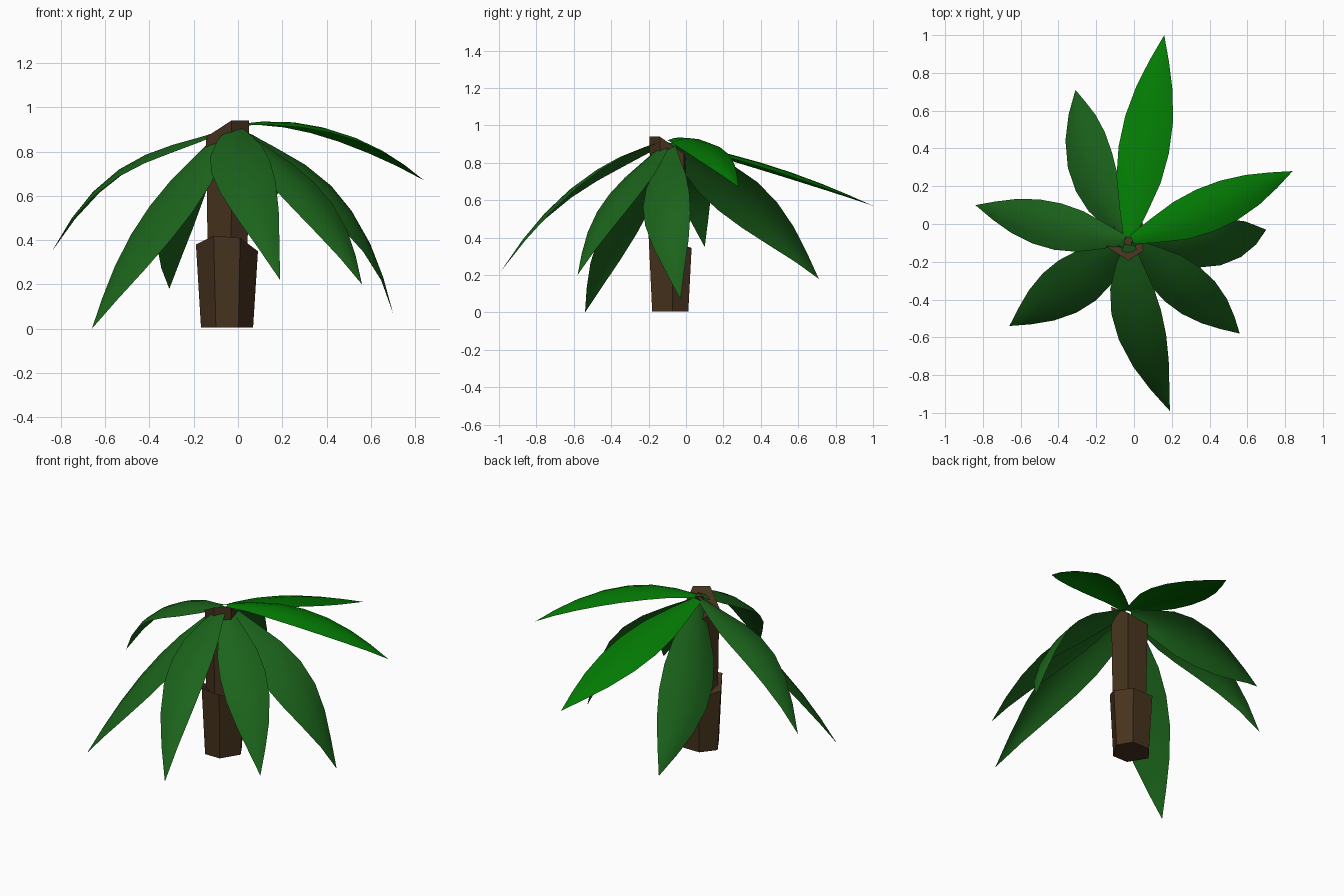
import bpy, bmesh, math
from mathutils import Vector

if "Cube" in bpy.data.objects:
    bpy.data.objects.remove(bpy.data.objects["Cube"])


def material(name, rgb):
    m = bpy.data.materials.new(name)
    m.diffuse_color = (*rgb, 1)
    m.use_nodes = True
    m.node_tree.nodes["Principled BSDF"].inputs["Base Color"].default_value = m.diffuse_color
    return m


bark = material("bark brown", (0.063, 0.033, 0.013))
leaf = material("leaf green", (0.011, 0.124, 0.011))
fresh = material("fresh green", (0.001, 0.195, 0.001))


def add_object(name, bm, mat, smooth=False):
    mesh = bpy.data.meshes.new(name)
    for f in bm.faces:
        f.smooth = smooth
    bm.to_mesh(mesh)
    bm.free()
    mesh.materials.append(mat)
    ob = bpy.data.objects.new(name, mesh)
    bpy.context.collection.objects.link(ob)


def trunk_segment(name, top, base_z, taper):
    """Few-sided tapered prism with a slanted top ring."""
    bm = bmesh.new()
    centre = sum((Vector(p) for p in top), Vector()) / len(top)
    low = []
    for x, y, z in top:
        low.append(bm.verts.new((centre.x + (x - centre.x) * taper,
                                 centre.y + (y - centre.y) * taper, base_z)))
    high = [bm.verts.new(p) for p in top]
    n = len(top)
    for i in range(n):
        j = (i + 1) % n
        bm.faces.new((low[i], low[j], high[j], high[i]))
    bm.faces.new(low[::-1])
    # top cap dips into the crown
    mid = bm.verts.new(centre - Vector((0, 0, 0.04)))
    for i in range(n):
        bm.faces.new((high[i], high[(i + 1) % n], mid))
    add_object(name, bm, bark)


trunk_segment("lower_trunk", [(-0.11, -0.20, 0.42), (0.01, -0.20, 0.41), (0.09, -0.07, 0.35),
                              (0.03, 0.03, 0.345), (-0.11, 0.03, 0.345), (-0.19, -0.07, 0.38)],
              0.005, 0.84)
trunk_segment("upper_trunk", [(-0.145, -0.12, 0.865), (-0.03, -0.195, 0.94), (0.05, -0.14, 0.94),
                              (0.035, -0.01, 0.85), (-0.10, 0.00, 0.82)], 0.33, 0.92)

# leaf outline: position along the spine, share of the half width
OUTLINE = [(0, 0.22), (0.14, 0.55), (0.3, 0.88), (0.45, 1.0), (0.6, 0.95),
           (0.75, 0.72), (0.88, 0.38), (1, 0)]


def frond(name, mid, tip, half, roll, base_z, droop, mat):
    """Arched leaf: curved spine through mid to tip, ridged across its width."""
    mid, tip = Vector(mid), Vector(tip)
    out = Vector((tip.x + 0.03, tip.y + 0.09, 0)).normalized()
    base = Vector((-0.03, -0.09, base_z)) + out * 0.02
    ctrl = 2 * mid - (base + tip) / 2
    bm = bmesh.new()
    rows = []
    for t, w in OUTLINE:
        p = base * (1 - t) ** 2 + ctrl * 2 * t * (1 - t) + tip * t * t
        p.z -= droop * t * (0.5 - t) * (1 - t)  # bends more towards the tip
        tan = ((ctrl - base) * (1 - t) + (tip - ctrl) * t).normalized()
        side = tan.cross(Vector((0, 0, 1))).normalized()
        up = side.cross(tan)
        a = math.radians(roll)
        across = side * math.cos(a) + up * math.sin(a)
        normal = up * math.cos(a) - side * math.sin(a)
        if w == 0:
            rows.append([bm.verts.new(p)])
            continue
        w *= half
        rows.append([bm.verts.new(p + across * w * s + normal * w * 0.22 * (0.5 - s * s))
                     for s in (-1, -0.5, 0, 0.5, 1)])
    for r, q in zip(rows, rows[1:]):
        for i in range(4):
            if len(q) == 1:
                bm.faces.new((r[i], r[i + 1], q[0]))
            else:
                bm.faces.new((r[i], r[i + 1], q[i + 1], q[i]))
    bmesh.ops.recalc_face_normals(bm, faces=bm.faces[:])
    if sum(f.normal.z for f in bm.faces) < 0:
        bmesh.ops.reverse_faces(bm, faces=bm.faces[:])
    add_object(name, bm, mat, True)


# mid point of spine, tip, half width, roll in degrees, base height, droop
frond("back_frond", (0.06, 0.45, 0.77), (0.16, 1.0, 0.57), 0.135, 6, 0.905, 0, fresh)
frond("back_right_frond", (0.42, 0.09, 0.885), (0.84, 0.28, 0.67), 0.12, 0, 0.92, 0, fresh)
frond("right_frond", (0.43, -0.11, 0.58), (0.70, -0.03, 0.07), 0.135, -26, 0.90, 0.5, leaf)
frond("front_right_frond", (0.29, -0.35, 0.625), (0.56, -0.58, 0.20), 0.13, -8, 0.905, 0.3, leaf)
frond("front_frond", (0.02, -0.52, 0.715), (0.19, -0.99, 0.22), 0.135, -15, 0.915, 0.4, leaf)
frond("front_left_frond", (-0.34, -0.33, 0.51), (-0.66, -0.54, 0.0), 0.145, 8, 0.90, 0.2, leaf)
frond("left_frond", (-0.45, -0.005, 0.755), (-0.84, 0.10, 0.35), 0.125, 8, 0.90, 0.6, leaf)
frond("back_left_frond", (-0.24, 0.32, 0.60), (-0.31, 0.71, 0.18), 0.16, 38, 0.89, 0.2, leaf)
